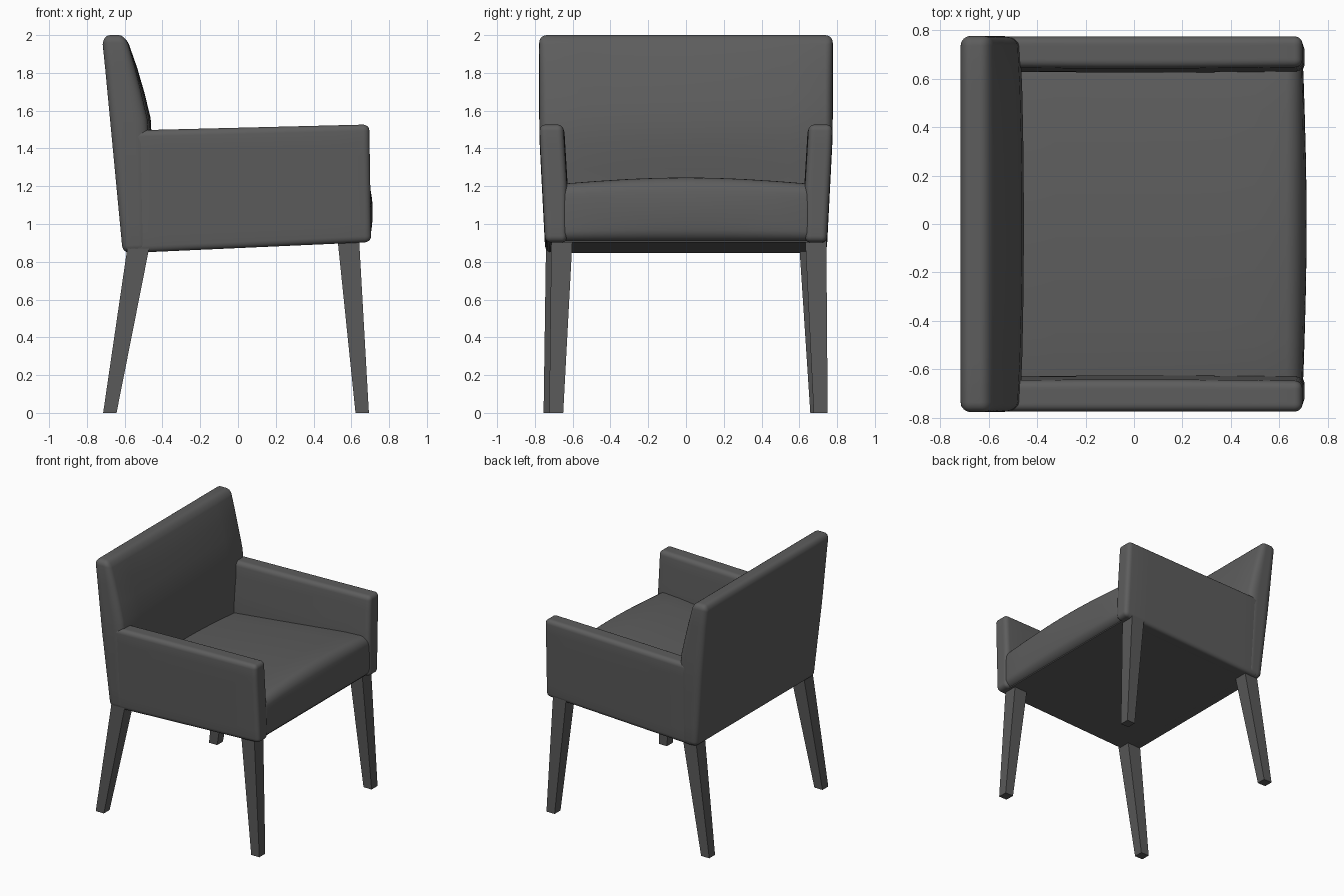
import bpy, bmesh
from math import sin, pi
from mathutils import Vector

if "Cube" in bpy.data.objects:
    bpy.data.objects.remove(bpy.data.objects["Cube"])


def lerp(a, b, t):
    return a + (b - a) * t


def paint(name, value):
    mat = bpy.data.materials.new(name)
    mat.diffuse_color = (value, value, value, 1)
    mat.use_nodes = True
    mat.node_tree.nodes["Principled BSDF"].inputs["Base Color"].default_value = mat.diffuse_color
    return mat


LEATHER = paint("dark_upholstery", .11)
WOOD = paint("dark_wood", .1)


def finish(name, bm, mat, smooth=False):
    bmesh.ops.recalc_face_normals(bm, faces=bm.faces)
    me = bpy.data.meshes.new(name)
    bm.to_mesh(me)
    bm.free()
    me.materials.append(mat)
    for p in me.polygons:
        p.use_smooth = smooth
    ob = bpy.data.objects.new(name, me)
    bpy.context.collection.objects.link(ob)
    return ob


def padded_box(name, size, r, shape):
    """Round-edged box of nominal size; shape(u, v, w) places each 0..1 point."""
    bm = bmesh.new()
    bmesh.ops.create_cube(bm, size=1)
    bmesh.ops.subdivide_edges(bm, edges=bm.edges[:], cuts=13, use_grid_fill=True)

    def stops(length):
        ends = [0, .35 * r, .7 * r]
        mid = [lerp(r, length - r, i / 8) for i in range(9)]
        return ends + mid + [length - e for e in reversed(ends)]

    axes = [stops(s) for s in size]
    for vert in bm.verts:
        p = Vector([axes[i][round((vert.co[i] + .5) * 14)] for i in range(3)])
        core = Vector([min(max(p[i], r), size[i] - r) for i in range(3)])
        p = core + (p - core).normalized() * r
        vert.co = shape(*[p[i] / size[i] for i in range(3)])
    return finish(name, bm, mat=LEATHER, smooth=True)


def hexa(name, mat, bottom, top):
    """Sharp tapered block from (x0, x1, y0, y1, z at x0, z at x1) at each end."""
    bm = bmesh.new()
    rings = []
    for x0, x1, y0, y1, za, zb in (bottom, top):
        rings.append([bm.verts.new(c) for c in
                      ((x0, y0, za), (x1, y0, zb), (x1, y1, zb), (x0, y1, za))])
    a, b = rings
    bm.faces.new(a)
    bm.faces.new(b)
    for i in range(4):
        j = (i + 1) % 4
        bm.faces.new((a[i], a[j], b[j], b[i]))
    return finish(name, bm, mat)


def under(x):      # sloping underside of the upholstery
    return .845 + (x + .61) * .045


def half_width(z):  # sides lean outwards up to arm height
    return lerp(.745, .777, min((z - .85) / .62, 1))


# Backrest: leaning, with a gently bulging front and a rounded top
def back_shape(u, v, w):
    z = lerp(.845, 2, w)
    front = lerp(-.475, -.59, max(0, (z - 1.5) / .5))
    bulge = 0
    if 0 < v < 1:
        bulge = .026 * sin(pi * max(0, min(1, (z - 1.2) / .8))) * sin(pi * v) ** .5
    x = lerp(lerp(-.61, -.72, w), front + bulge, u)
    z += .045 * max(0, x + .61) * (1 - w)
    z -= .016 * (2 * u - 1) ** 4 * max(0, (w - .9) / .1)
    return x, lerp(-1, 1, v) * half_width(z), z


padded_box("backrest", (.13, 1.55, 1.15), .04, back_shape)


# Seat cushion: crowned top rising to a soft front edge
def seat_shape(u, v, w):
    dome = sin(pi * v)
    x = lerp(-.52, .698, u) + .016 * u * dome * sin(pi * w)
    x -= .012 * u ** 8 * w ** 4
    top = lerp(1.09, 1.228, u) + .036 * dome - .02 * u ** 12
    return x, lerp(-.69, .69, v), lerp(under(x) + .003, top, w)


padded_box("seat", (1.2, 1.38, .33), .06, seat_shape)


# Arms: side panels running from armrest down to the underside
def arm_shape(side):
    def shape(u, v, w):
        x = lerp(-.58, lerp(.705, .695, w), u)
        z = lerp(under(x), 1.497 + (x + .5) * .025, w)
        inner = lerp(.63, .648, max(0, (z - 1.2) / .3)) - .004 * sin(pi * u)
        return x, side * lerp(inner, half_width(z) - .002, v), z
    return shape


for side, label in ((-1, "right"), (1, "left")):
    padded_box("arm_" + label, (1.26, .14, .63), .033, arm_shape(side))

# Flat panel closing the underside
hexa("base_panel", LEATHER, (-.57, .66, -.71, .71, under(-.57), under(.66)),
     (-.57, .66, -.71, .71, 1.0, 1.0))

# Tapered splayed legs
for side, label in ((-1, "right"), (1, "left")):
    yb, yt = side * .7 + .013, side * .672 + .015
    hexa("front_leg_" + label, WOOD, (.622, .693, yb - .037, yb + .037, 0, 0),
         (.527, .641, yt - .056, yt + .056, .92, .92))
    yb, yt = side * .706 - .012, side * .67 - .015
    hexa("rear_leg_" + label, WOOD, (-.714, -.643, yb - .036, yb + .036, 0, 0),
         (-.582, -.465, yt - .056, yt + .056, .9, .9))
